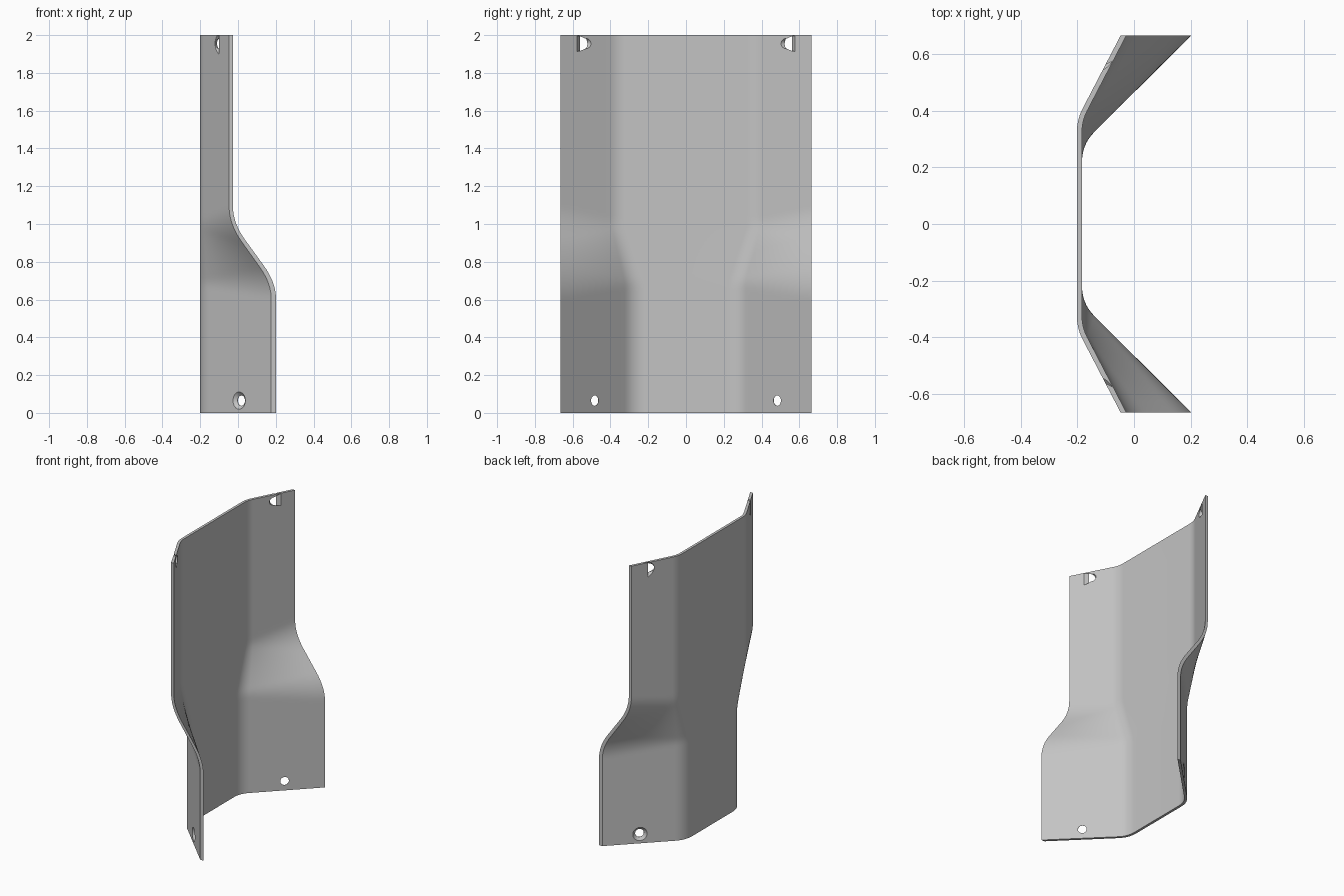
import bpy, bmesh, math
from mathutils import Vector

cube = bpy.data.objects.get("Cube")
if cube:
    bpy.data.objects.remove(cube, do_unlink=True)

T = 0.018                     # sheet thickness
HALF = 0.665                  # half width in y
WEB_X = -0.1835               # inner face of the web
UPPER = dict(corner=0.364, edge=-0.027, fillet=0.04)
LOWER = dict(corner=0.281, edge=0.2015, fillet=0.062)
Z_LOW, Z_HIGH = 0.69, 1.005   # bend heights of the joggle


def mix(key, s):
    return UPPER[key] + (LOWER[key] - UPPER[key]) * s


def soft_ramp(d, w):
    if d <= -w:
        return 0
    return d if d >= w else (d + w) ** 2 / (4 * w)


def spread(z, u):
    # 1 below the joggle, 0 above it; bends soften towards the free edge
    w = 0.03 + 0.06 * min(u, 1)
    return 1 - (soft_ramp(z - Z_LOW, w) - soft_ramp(z - Z_HIGH, w)) / (Z_HIGH - Z_LOW)


def bend_point(z, t):
    s = spread(z, 0)
    c, d = mix("corner", s), mix("fillet", s)
    slope = (mix("edge", s) - WEB_X) / (HALF - c)
    run = d / math.hypot(1, slope)
    y = c - d * (1 - t) ** 2 + run * t * t
    return WEB_X + slope * run * t * t, y


def flange_point(z, u):
    s0 = spread(z, 0)
    c0 = mix("corner", s0)
    slope0 = (mix("edge", s0) - WEB_X) / (HALF - c0)
    start = c0 + mix("fillet", s0) / math.hypot(1, slope0)
    y = start + (HALF - start) * u
    s = spread(z, u)
    c = mix("corner", s)
    return WEB_X + (mix("edge", s) - WEB_X) * (y - c) / (HALF - c), y


def half_row(z):
    pts = [bend_point(z, i / 10) for i in range(11)]
    return pts + [flange_point(z, u / 8) for u in range(1, 10)]


def make_object(name, bm):
    mesh = bpy.data.meshes.new(name)
    bm.to_mesh(mesh)
    bm.free()
    ob = bpy.data.objects.new(name, mesh)
    bpy.context.collection.objects.link(ob)
    return ob


# Folded sheet: inner skin lofted through horizontal sections
bm = bmesh.new()
heights = [0, 0.3] + [0.56 + 0.02 * i for i in range(30)] + [1.5, 2]
rows = []
for z in heights:
    right = half_row(z)
    section = [(x, -y) for x, y in reversed(right)] + right
    rows.append([bm.verts.new((x, y, z)) for x, y in section])
for a, b in zip(rows, rows[1:]):
    for i in range(len(a) - 1):
        bm.faces.new((a[i], a[i + 1], b[i + 1], b[i]))
guard = make_object("folded_guard_panel", bm)
solid = guard.modifiers.new("thickness", "SOLIDIFY")
solid.thickness = T
solid.offset = -1
solid.use_even_offset = True

# Trim box that squares off the side edges
bm = bmesh.new()
bmesh.ops.create_cube(bm, size=1)
bmesh.ops.scale(bm, vec=(2, 2 * HALF, 4), verts=bm.verts)
cutters = [(make_object("edge_trim", bm), "INTERSECT")]


# Countersunk hole cutters, wide end on the outer face
def hole_cutter(name, y, z, side):
    shape = UPPER if z > 1 else LOWER
    slope = (shape["edge"] - WEB_X) / (HALF - shape["corner"])
    x = WEB_X + slope * (y - shape["corner"])
    axis = Vector((-slope, side, 0)).normalized()
    turn = axis.to_track_quat('Z', 'Y')
    bm = bmesh.new()
    rings = []
    for h, r in ((-0.03, 0.0275), (0.002, 0.0275), (T + 0.01, 0.0575)):
        ring = []
        for i in range(32):
            a = math.tau * i / 32
            p = turn @ Vector((r * math.cos(a), r * math.sin(a), h))
            ring.append(bm.verts.new(p + Vector((x, side * y, z))))
        rings.append(ring)
    for a, b in zip(rings, rings[1:]):
        for i in range(32):
            j = (i + 1) % 32
            bm.faces.new((a[i], a[j], b[j], b[i]))
    bm.faces.new(list(reversed(rings[0])))
    bm.faces.new(rings[-1])
    return make_object(name, bm)


for side in (-1, 1):
    cutters.append((hole_cutter("upper_hole", 0.533, 1.955, side), "DIFFERENCE"))
    cutters.append((hole_cutter("lower_hole", 0.483, 0.065, side), "DIFFERENCE"))

for cutter, operation in cutters:
    cutter.hide_render = True
    mod = guard.modifiers.new(cutter.name, "BOOLEAN")
    mod.operation = operation
    mod.solver = "EXACT"
    mod.object = cutter

# Bake the modifiers and drop the cutters
bpy.context.view_layer.objects.active = guard
guard.select_set(True)
for mod in list(guard.modifiers):
    bpy.ops.object.modifier_apply(modifier=mod.name)
for cutter, _ in cutters:
    bpy.data.objects.remove(cutter, do_unlink=True)

# Plain grey finish
grey = bpy.data.materials.new("plain_grey")
grey.use_nodes = True
colour = (0.55, 0.55, 0.55, 1)
grey.diffuse_color = colour
grey.node_tree.nodes["Principled BSDF"].inputs["Base Color"].default_value = colour
guard.data.materials.clear()
guard.data.materials.append(grey)

bpy.ops.object.select_all(action='DESELECT')
guard.select_set(True)
bpy.ops.object.shade_smooth_by_angle(angle=math.radians(25))
